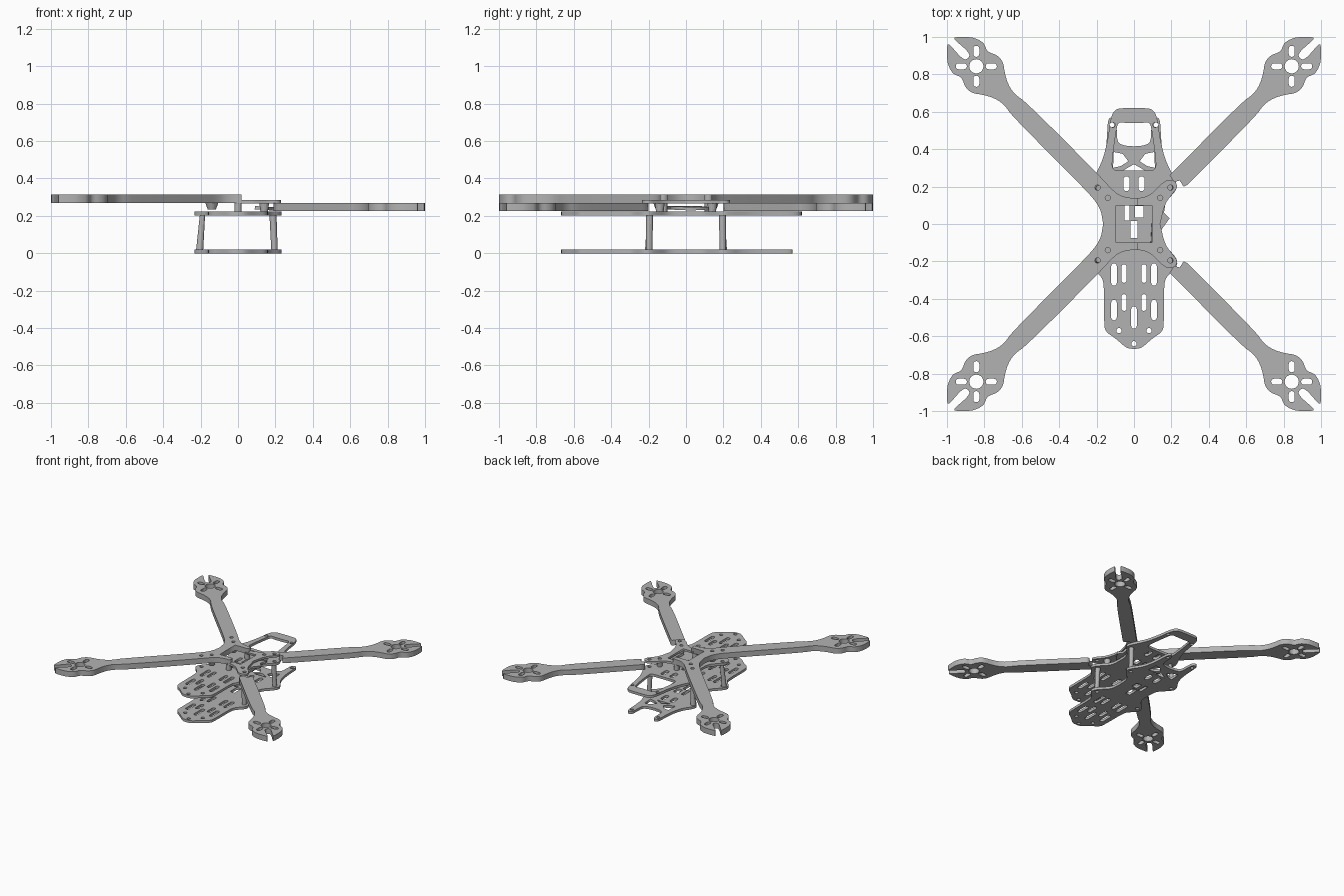
import bpy, bmesh, math
from mathutils import Matrix

cube = bpy.data.objects.get("Cube")
if cube:
    bpy.data.objects.remove(cube)

grey = bpy.data.materials.new("frame grey")
grey.use_nodes = True
grey.diffuse_color = (0.45, 0.45, 0.45, 1)
grey.node_tree.nodes["Principled BSDF"].inputs["Base Color"].default_value = (0.45, 0.45, 0.45, 1)


def soften(pts, rounds=2):
    """Round an open path by corner cutting, keeping its ends."""
    for _ in range(rounds):
        out = [pts[0]]
        for (ax, ay), (bx, by) in zip(pts, pts[1:]):
            out += [(ax * .75 + bx * .25, ay * .75 + by * .25),
                    (ax * .25 + bx * .75, ay * .25 + by * .75)]
        pts = out + [pts[-1]]
    return pts


def circle(x, y, r, n=16):
    return [(x + r * math.cos(2 * math.pi * i / n), y + r * math.sin(2 * math.pi * i / n)) for i in range(n)]


def slot(x, y, length, width, upright=True):
    r, h = width / 2, (length - width) / 2
    pts = []
    for k in range(14):
        a = math.pi * (k % 7) / 6 + (math.pi if k > 6 else 0)
        px, py = r * math.cos(a), r * math.sin(a) + (h if k < 7 else -h)
        pts.append((x + px, y + py) if upright else (x + py, y + px))
    return pts


def rect(x, y, w, h):
    return [(x - w / 2, y - h / 2), (x + w / 2, y - h / 2), (x + w / 2, y + h / 2), (x - w / 2, y + h / 2)]


def flip_x(loop):
    return [(-x, y) for x, y in loop]


def flip_y(loop):
    return [(x, -y) for x, y in loop]


def mirrored(half):
    """Close a half outline across the x = 0 line."""
    return half + flip_x(half)[::-1]


def plate(name, outline, holes, z0, z1):
    """Cut sheet: filled outline with holes, given thickness."""
    cu = bpy.data.curves.new(name, "CURVE")
    cu.dimensions = "2D"
    cu.fill_mode = "BOTH"
    cu.extrude = (z1 - z0) / 2
    for loop in [outline] + holes:
        sp = cu.splines.new("POLY")
        sp.points.add(len(loop) - 1)
        for p, (x, y) in zip(sp.points, loop):
            p.co = (x, y, 0, 1)
        sp.use_cyclic_u = True
    tmp = bpy.data.objects.new(name + "_profile", cu)
    bpy.context.collection.objects.link(tmp)
    dg = bpy.context.evaluated_depsgraph_get()
    me = bpy.data.meshes.new_from_object(tmp.evaluated_get(dg))
    bpy.data.objects.remove(tmp)
    me.transform(Matrix.Translation((0, 0, (z0 + z1) / 2)))
    me.materials.clear()
    me.materials.append(grey)
    ob = bpy.data.objects.new(name, me)
    bpy.context.collection.objects.link(ob)
    return ob


def post(name, bottom, top, r0, r1):
    bm = bmesh.new()
    bmesh.ops.create_cone(bm, cap_ends=True, segments=16, radius1=r0, radius2=r1, depth=1)
    for v in bm.verts:
        t = v.co.z + .5
        v.co.x += bottom[0] + (top[0] - bottom[0]) * t
        v.co.y += bottom[1] + (top[1] - bottom[1]) * t
        v.co.z = bottom[2] + (top[2] - bottom[2]) * t
    me = bpy.data.meshes.new(name)
    bm.to_mesh(me)
    bm.free()
    me.materials.append(grey)
    ob = bpy.data.objects.new(name, me)
    bpy.context.collection.objects.link(ob)


# Motor mount: half of the head up to the notch, reflected across the diagonal
head_half = [(.58, .655), (.635, .69), (.67, .74), (.69, .80), (.70, .87), (.735, .905), (.785, .92),
             (.80, .965), (.83, .985), (.87, 1), (.955, 1), (.965, .99), (.895, .93), (.875, .90)]
head = head_half + [(y, x) for x, y in head_half[::-1]]
MOTOR = .843
mount_holes = [circle(MOTOR, MOTOR, .038, 24)]
for s in (-1, 1):
    mount_holes += [slot(MOTOR, MOTOR + s * .08, .06, .032),
                    slot(MOTOR + s * .08, MOTOR, .06, .032, False)]
bolt_holes = [circle(.195, .195, .014), circle(.14, .14, .014)]

# Joined pair of arms on the right side, upper level
arm_path = soften([(.02, .14), (-.04, .14), (-.10, .165), (-.19, .265)] + flip_x(head) +
                  [(-.26, .185), (-.18, .09), (-.165, 0)])
upper_half = [(-.095, .1), (.02, .1)] + arm_path
upper_holes = [flip_x(h) for h in mount_holes + bolt_holes]
plate("right_arm_pair", upper_half + flip_y(upper_half[:-1])[::-1],
      upper_holes + [flip_y(h) for h in upper_holes], .27, .314)

# Two separate arms on the left side, lower level, with broken roots
left_arm = soften([(.19, .26)] + head + [(.285, .21)]) + [(.265, .20), (.245, .232), (.215, .225)]
plate("left_rear_arm", left_arm, mount_holes, .225, .268)
plate("left_front_arm", flip_y(left_arm), [flip_y(h) for h in mount_holes], .225, .268)

# Half of the thin clamp plate over the arm roots
clamp_edge = soften([(0, .14), (.05, .14), (.10, .165), (.165, .235), (.215, .235), (.235, .20),
                     (.21, .165), (.165, .11), (.14, 0)])
clamp_half = [(0, .1), (.095, .1), (.095, 0)]
clamp = [(0, .1)] + clamp_edge + flip_y(clamp_edge[:-1])[::-1] + [(0, -.1), (.095, -.1), (.095, .1)]
plate("clamp_plate", clamp, bolt_holes + [flip_y(h) for h in bolt_holes], .267, .284)

# Openings shared by both deck plates
nose = [(0, -.668), (.04, -.665), (.10, -.61), (.155, -.575), (.16, -.52), (.16, -.32), (.175, -.28)]
waist = [(.225, -.235), (.235, -.195), (.20, -.15), (.14, -.09), (.135, 0), (.14, .09),
         (.20, .15), (.235, .195), (.215, .245)]
shared = [circle(0, -.64, .014), rect(-.037, .06, .026, .08), rect(.028, .065, .045, .06),
          rect(0, -.03, .04, .09), slot(0, -.50, .12, .03)]
pairs = [circle(.08, -.57, .014), slot(.107, -.46, .11, .03), slot(.053, -.42, .09, .028),
         slot(.053, -.265, .1, .028), slot(.04, .215, .08, .034)]
pairs += bolt_holes[:1] + [flip_y(bolt_holes[0])]
shared += pairs + [flip_x(h) for h in pairs]
side_slots = [slot(.107, -.27, .12, .03)]
side_slots += [flip_x(h) for h in side_slots]

# Middle deck with the rear loop
loop_edge = [(.195, .285), (.165, .35), (.14, .45), (.125, .57), (.10, .615), (.05, .62), (0, .62)]
window = mirrored(soften([(0, .285), (.07, .285), (.118, .29), (.115, .36), (.095, .50),
                          (.085, .545), (.04, .54), (0, .54)]))
loop_holes = [circle(.115, .53, .014), circle(-.115, .53, .014)]
plate("middle_deck", mirrored(soften(nose + waist + loop_edge)),
      shared + side_slots + [window] + loop_holes, .203, .223)

# Bottom deck with two rear prongs and triangular lightening holes
prong = [(.18, .29), (.155, .36), (.145, .45), (.14, .56), (.12, .572), (.095, .56), (.092, .50),
         (.09, .44), (.06, .42), (0, .415)]
tri = [(.108, .385), (.06, .375), (.03, .335), (.07, .31), (.112, .30)]
plate("bottom_deck", mirrored(soften(nose + waist + prong)),
      shared + side_slots + [tri, flip_x(tri), [(0, .32), (-.06, .285), (.06, .285)],
                             circle(.118, .53, .013), circle(-.118, .53, .013)], 0, .02)

# Standoffs between the decks, and spacers under the upper arms
for sy, end in ((-1, "front"), (1, "rear")):
    post("left_%s_standoff" % end, (.195, sy * .197, .018), (.187, sy * .195, .205), .017, .019)
    post("right_%s_standoff" % end, (-.205, sy * .20, .018), (-.19, sy * .192, .205), .019, .014)
    post("%s_spacer" % end, (-.14, sy * .14, .235), (-.14, sy * .14, .272), .022, .036)
    post("%s_centre_spacer" % end, (.0, sy * .12, .221), (.0, sy * .12, .275), .02, .02)
    post("%s_clamp_spacer" % end, (.14, sy * .14, .221), (.14, sy * .14, .268), .02, .026)

# Broken splinters left under the clamp plate
splinter = plate("side_splinter", [(.09, -.10), (.14, -.04), (.19, .03), (.16, .06), (.17, .12), (.10, .08)],
                 [], .24, .258)
splinter.data.transform(Matrix.Translation((0, 0, .25)) @ Matrix.Rotation(.06, 4, "Y") @
                        Matrix.Translation((0, 0, -.25)))
